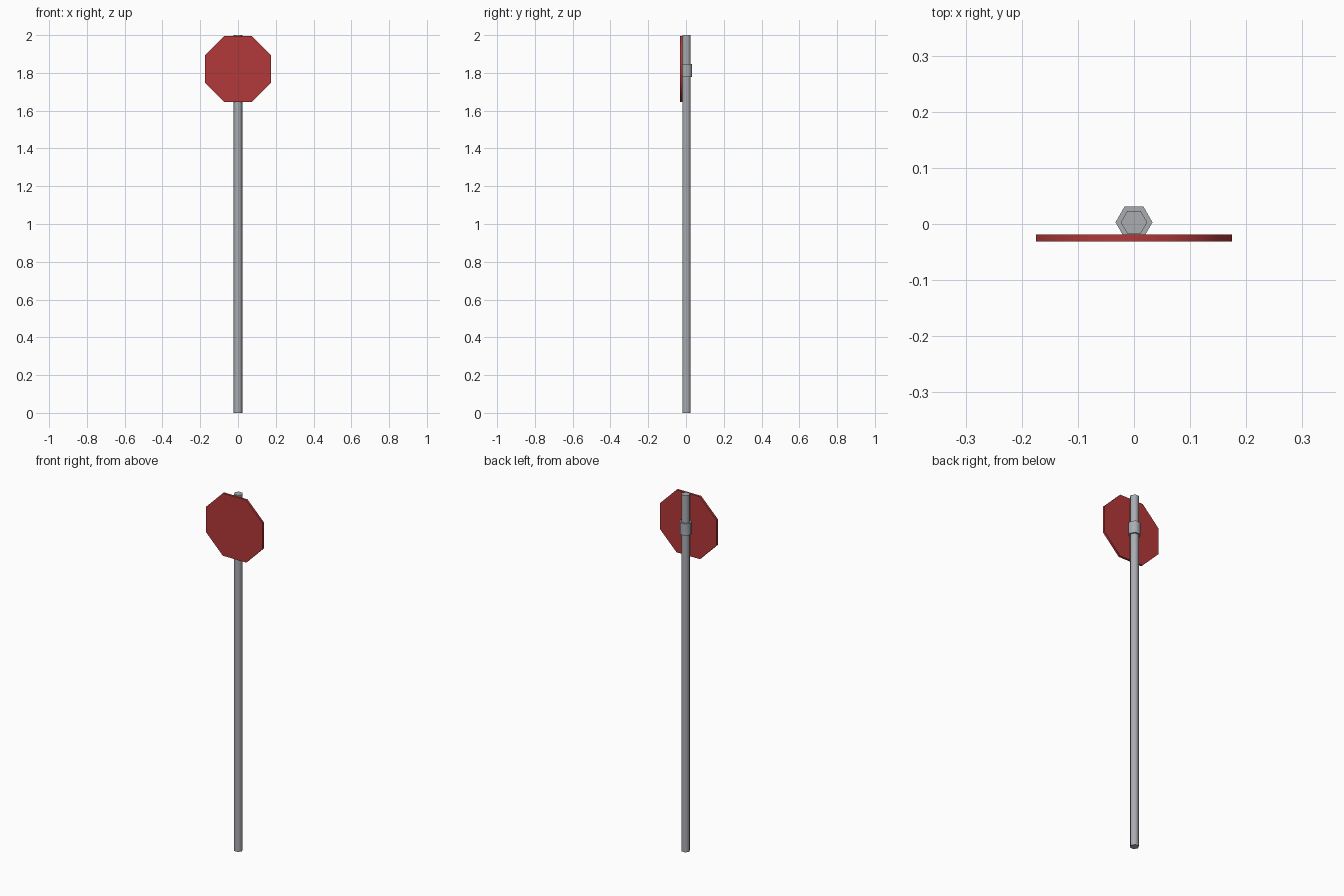
import bpy
import math

if "Cube" in bpy.data.objects:
    bpy.data.objects.remove(bpy.data.objects["Cube"])

POST_Y = 0.003      # post axis sits slightly behind the centre
SIGN_Z = 1.82


def material(name, rgb):
    m = bpy.data.materials.new(name)
    m.diffuse_color = (*rgb, 1.0)
    m.use_nodes = True
    m.node_tree.nodes["Principled BSDF"].inputs["Base Color"].default_value = m.diffuse_color
    return m


def prism(name, sides, radius, depth, location, turn, tilt, mat):
    """Closed regular prism with smooth walls and sharp rims."""
    bpy.ops.mesh.primitive_cylinder_add(vertices=sides, radius=radius, depth=depth)
    ob = bpy.context.object
    ob.name = name
    ob.rotation_euler = (0, 0, turn)
    bpy.ops.object.transform_apply(location=False, rotation=True, scale=False)
    ob.rotation_euler = (tilt, 0, 0)
    ob.location = location
    bpy.ops.object.transform_apply(location=True, rotation=True, scale=False)
    ob.data.materials.append(mat)
    bpy.ops.object.shade_smooth_by_angle(angle=math.radians(65))
    return ob


steel = material("galvanised_grey", (0.40, 0.415, 0.44))
red = material("sign_red", (0.45, 0.04, 0.042))

# Hexagonal post, corners pointing to the left and right
prism("post", 6, 0.0236, 2.0, (0, POST_Y, 1.0), math.radians(30), 0, steel)

# Hexagonal clamp around the post, behind the sign
prism("clamp", 6, 0.033, 0.067, (0, POST_Y, 1.8125), math.radians(30), 0, steel)

# Octagonal sign plate, flat edge on top, facing the front
apothem = 0.175
prism("sign_plate", 8, apothem / math.cos(math.pi / 8), 0.0125,
      (0, -0.02525, SIGN_Z), math.pi / 8, math.pi / 2, red)
